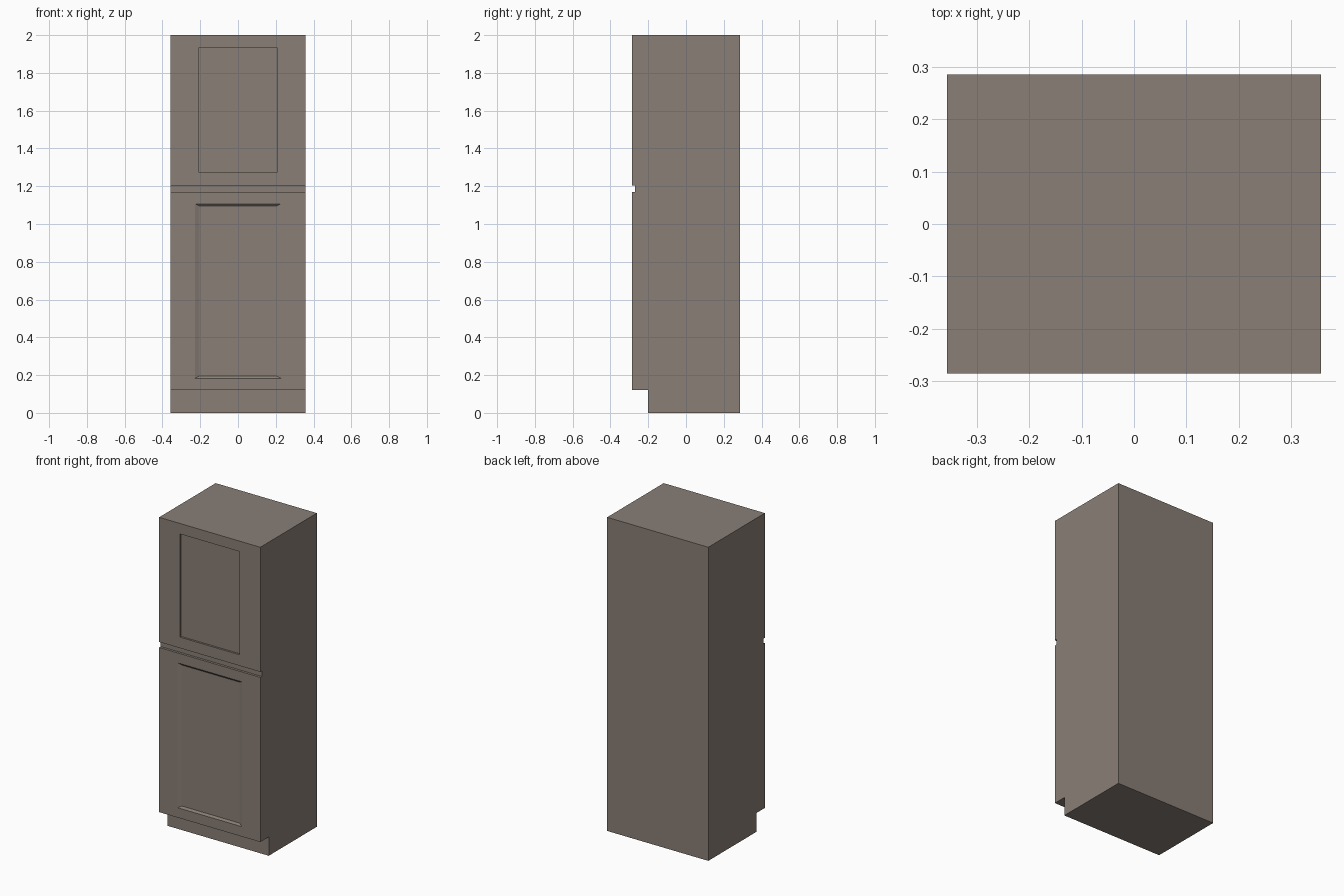
import bpy, bmesh

if "Cube" in bpy.data.objects:
    bpy.data.objects.remove(bpy.data.objects["Cube"])

HALF_W = 0.357
FRONT, BACK = -0.285, 0.285
KICK_Y, GROOVE_Y = -0.20, -0.27

# side profile (y, z): toe kick, lower door, finger groove, upper door
profile = [(KICK_Y, 0), (KICK_Y, 0.12), (FRONT, 0.12), (FRONT, 1.17),
           (GROOVE_Y, 1.17), (GROOVE_Y, 1.205), (FRONT, 1.205),
           (FRONT, 2.0), (BACK, 2.0), (BACK, 0)]

bm = bmesh.new()
side = bm.faces.new([bm.verts.new((-HALF_W, y, z)) for y, z in profile])
ext = bmesh.ops.extrude_face_region(bm, geom=[side])
verts = [v for v in ext["geom"] if isinstance(v, bmesh.types.BMVert)]
bmesh.ops.translate(bm, vec=(2 * HALF_W, 0, 0), verts=verts)
bmesh.ops.recalc_face_normals(bm, faces=bm.faces)


def front_face(z):
    """Door face on the front plane that contains height z."""
    for f in bm.faces:
        zs = [v.co.z for v in f.verts]
        if all(abs(v.co.y - FRONT) < 1e-5 for v in f.verts) and min(zs) < z < max(zs):
            return f


def inset_to(face, half_x, z0, z1, y):
    """Inset a face and snap its corners to an exact rectangle at depth y."""
    bmesh.ops.inset_individual(bm, faces=[face], thickness=0.005)
    mid = face.calc_center_median()
    for v in face.verts:
        v.co = (half_x if v.co.x > 0 else -half_x, y, z1 if v.co.z > mid.z else z0)


# upper door: straight-walled recessed panel
upper = front_face(1.6)
inset_to(upper, 0.21, 1.275, 1.933, FRONT)
inset_to(upper, 0.21, 1.275, 1.933, FRONT + 0.012)

# lower door: recessed panel with sloped walls
lower = front_face(0.6)
inset_to(lower, 0.228, 0.183, 1.107, FRONT)
inset_to(lower, 0.203, 0.196, 1.095, FRONT + 0.01)

mesh = bpy.data.meshes.new("cabinet_body")
bm.to_mesh(mesh)
bm.free()
cabinet = bpy.data.objects.new("cabinet_body", mesh)
bpy.context.collection.objects.link(cabinet)

# painted wood finish
mat = bpy.data.materials.new("taupe_finish")
mat.diffuse_color = (0.25, 0.21, 0.18, 1)
mat.use_nodes = True
mat.node_tree.nodes["Principled BSDF"].inputs["Base Color"].default_value = mat.diffuse_color
mesh.materials.append(mat)
